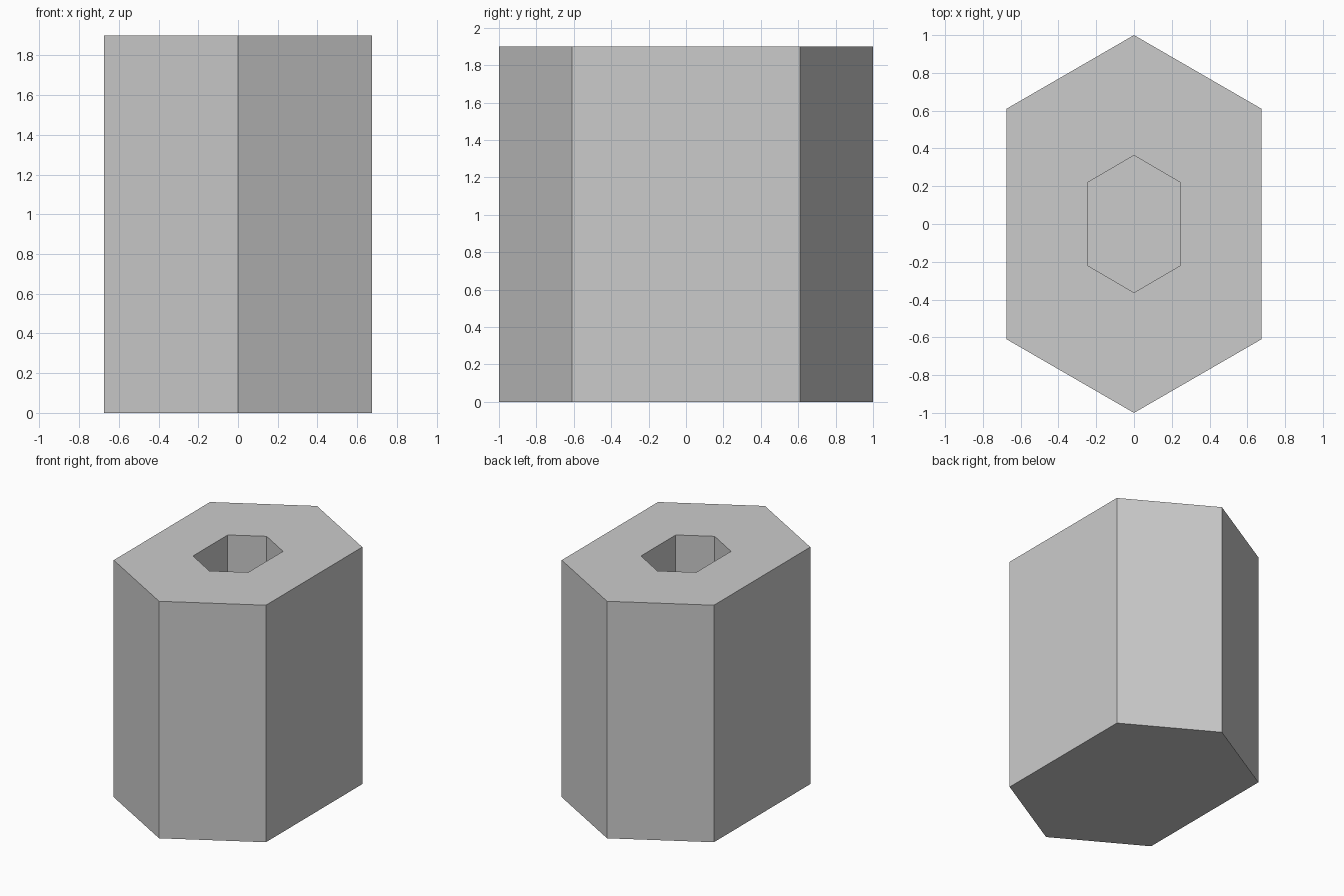
import bpy, bmesh

if "Cube" in bpy.data.objects:
    bpy.data.objects.remove(bpy.data.objects["Cube"])

HEIGHT, FLOOR = 1.9, 0.2


def hexagon(bm, half_x, shoulder_y, tip_y, z):
    pts = [(0, -tip_y), (half_x, -shoulder_y), (half_x, shoulder_y),
           (0, tip_y), (-half_x, shoulder_y), (-half_x, -shoulder_y)]
    return [bm.verts.new((x, y, z)) for x, y in pts]


def bridge(bm, a, b):
    for i in range(6):
        j = (i + 1) % 6
        bm.faces.new((a[i], a[j], b[j], b[i]))


bm = bmesh.new()
outer = (0.675, 0.61, 1.0)
inner = (0.245, 0.22, 0.363)

# Rings from the base, up the outside, over the rim and down the socket
rings = [hexagon(bm, *outer, 0), hexagon(bm, *outer, HEIGHT),
         hexagon(bm, *inner, HEIGHT), hexagon(bm, *inner, FLOOR)]
for a, b in zip(rings, rings[1:]):
    bridge(bm, a, b)

# Closed underside and socket floor
bm.faces.new(rings[0][::-1])
bm.faces.new(rings[-1])
bmesh.ops.recalc_face_normals(bm, faces=bm.faces[:])

mesh = bpy.data.meshes.new("hexagonal_block")
bm.to_mesh(mesh)
bm.free()
bpy.context.collection.objects.link(bpy.data.objects.new("hexagonal_block", mesh))
